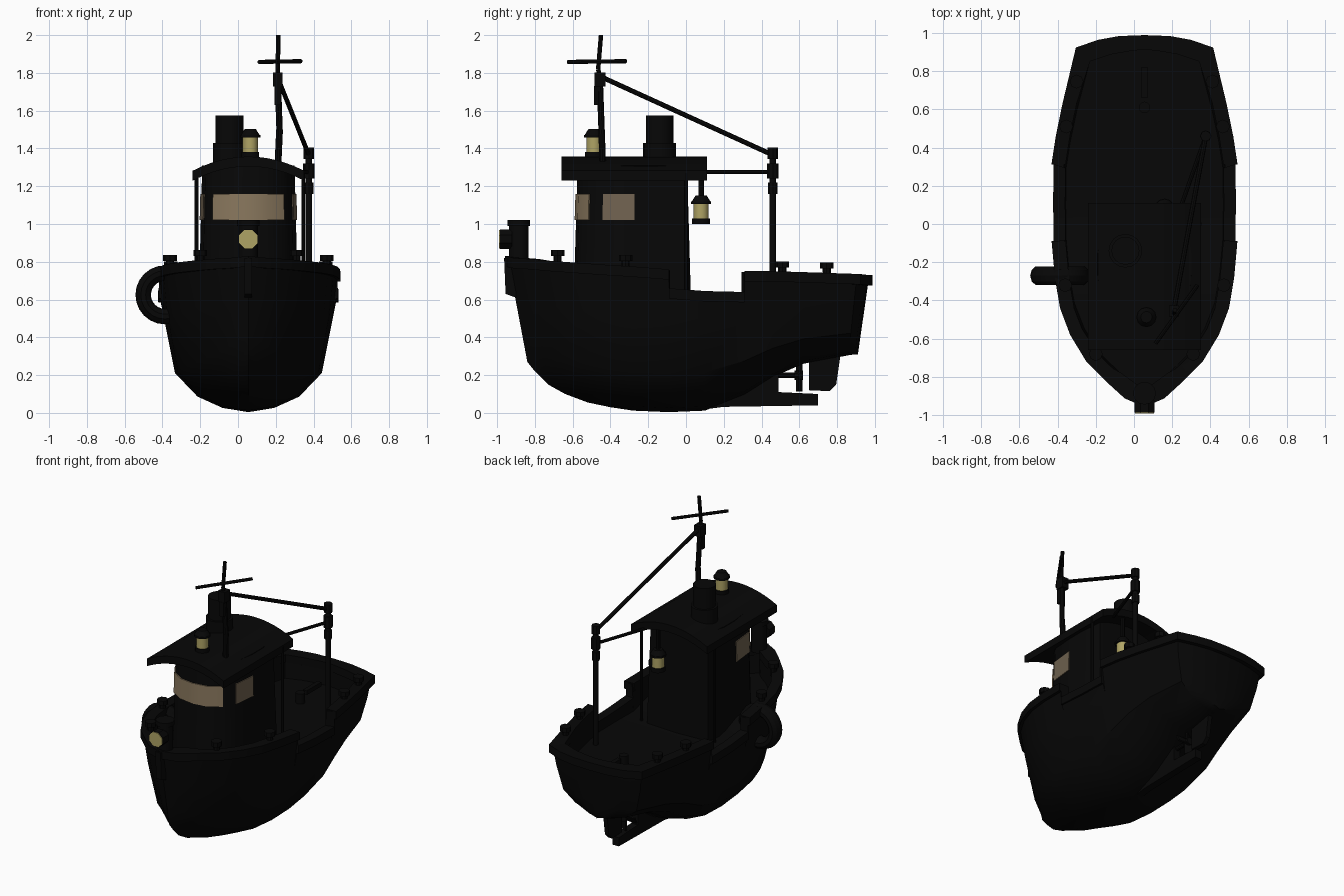
import bpy, bmesh, math
from mathutils import Vector, Matrix

if "Cube" in bpy.data.objects:
    bpy.data.objects.remove(bpy.data.objects["Cube"])

CX = 0.055  # centre line of the boat


def mat(name, c):
    m = bpy.data.materials.new(name)
    m.diffuse_color = (*c, 1)
    m.use_nodes = True
    m.node_tree.nodes["Principled BSDF"].inputs["Base Color"].default_value = m.diffuse_color
    return m


BLACK = mat("black", (0.0022, 0.0022, 0.0022))
WINDOW = mat("tan_window", (0.25, 0.185, 0.11))
SIDE = mat("dark_tan_window", (0.165, 0.125, 0.08))
LAMP = mat("yellow_lamp", (0.43, 0.37, 0.13))


def finish(name, bm, m=BLACK, smooth=True):
    bmesh.ops.remove_doubles(bm, verts=bm.verts, dist=1e-5)
    bmesh.ops.recalc_face_normals(bm, faces=bm.faces)
    me = bpy.data.meshes.new(name)
    bm.to_mesh(me)
    bm.free()
    o = bpy.data.objects.new(name, me)
    bpy.context.collection.objects.link(o)
    me.materials.append(m)
    if smooth:
        bpy.ops.object.select_all(action='DESELECT')
        o.select_set(True)
        bpy.context.view_layer.objects.active = o
        bpy.ops.object.shade_smooth_by_angle(angle=math.radians(35))
    return o


def loft(name, rings, m=BLACK, caps=True):
    bm = bmesh.new()
    vs = [[bm.verts.new(p) for p in r] for r in rings]
    n = len(rings[0])
    for a, b in zip(vs, vs[1:]):
        for i in range(n):
            j = (i + 1) % n
            bm.faces.new((a[i], a[j], b[j], b[i]))
    if caps:
        bm.faces.new(vs[0])
        bm.faces.new(vs[-1])
    return finish(name, bm, m)


def rod(name, p, q, r, n=10, m=BLACK, r2=None, spin=0):
    p, q = Vector(p), Vector(q)
    d = q - p
    bm = bmesh.new()
    mx = (Matrix.Translation((p + q) / 2) @ d.to_track_quat('Z', 'Y').to_matrix().to_4x4()
          @ Matrix.Rotation(spin, 4, 'Z'))
    bmesh.ops.create_cone(bm, cap_ends=True, segments=n, radius1=r,
                          radius2=r if r2 is None else r2, depth=d.length, matrix=mx)
    return finish(name, bm, m)


def post(name, x, y, z0, z1, r, n=12, m=BLACK, r2=None):
    return rod(name, (x, y, z0), (x, y, z1), r, n, m, r2)


def box(name, c, s, mx=Matrix()):
    bm = bmesh.new()
    bmesh.ops.create_cube(bm, size=1, matrix=Matrix.Translation(c) @ mx @ Matrix.Diagonal((*s, 1)))
    return finish(name, bm, smooth=False)


def plate(name, pts, t):  # side profile (y, z) with thickness across x
    return loft(name, [[(CX + s * t / 2, y, z) for y, z in pts] for s in (-1, 1)])


# Hull stations: y at rail, half width, rail z, y at keel, keel z
ST = [(-.945, 0, .825, -.84, .27), (-.90, .09, .815, -.80, .22), (-.83, .18, .81, -.73, .15),
      (-.72, .29, .80, -.64, .10), (-.58, .375, .79, -.52, .055), (-.44, .428, .78, -.40, .03),
      (-.28, .455, .77, -.28, .012), (-.09, .472, .755, -.09, .004), (-.09, .472, .655, -.09, .004),
      (.1, .475, .64, .1, .012), (.31, .473, .635, .31, .095), (.31, .473, .745, .31, .095),
      (.46, .45, .745, .46, .19), (.63, .415, .74, .62, .26), (.905, .345, .73, .86, .305),
      (.945, .23, .725, .895, .31), (.965, .12, .725, .905, .31), (.97, 0, .725, .91, .31)]
SEC = [(0, 0), (.29, .03), (.57, .11), (.82, .275), (.94, .66), (1, 1)]
rings = []
for y, w, zt, yk, zk in ST:
    p = 1 + .7 * max(0, min(1, (-y - .3) / .6))
    deck = .64 if y < -.2 else .57
    ref = .75 if abs(y - .1) < .25 else zt  # same section on both sides of a rail step
    half = [(w * f ** p, yk + (y - yk) * t, min(zk + (ref - zk) * t, zt)) for f, t in SEC]
    wi = max(0, w - .05)
    half += [(wi, y * .95, zt), (wi * .97, y * .94, deck), (0, y * .94, deck)]
    rings.append([(CX + a, b, c) for a, b, c in half] + [(CX - a, b, c) for a, b, c in half[-2:0:-1]])
loft("hull", rings, caps=False)

# Rail caps: raised bow, low waist, raised stern
for name, part, over in (("bow_rail", ST[:8], .014), ("waist_rail", ST[8:11], .003), ("stern_rail", ST[11:], .014)):
    for s in (-1, 1):
        rr = []
        for y, w, zt, *_ in part:
            o = over if w > 0 else 0
            yo = y + (.018 if y > .85 else -.012 if y < -.85 else 0)
            yi = y * .94 if abs(y) > .8 else y
            wi = max(0, w - .06)
            rr.append([(CX + s * (w + o), yo, zt - .05), (CX + s * (w + o), yo, zt + .005),
                       (CX + s * wi, yi, zt + .005), (CX + s * wi, yi, zt - .05)])
        loft(name, rr)

# Stem, skeg, rudder and propeller
plate("stem_plate", [(-.90, .61), (-.955, .63), (-.963, .82), (-.90, .82)], .04)
plate("skeg", [(.05, .012), (.2, .032), (.7, .04), (.7, .1), (.49, .11), (.49, .24), (.3, .15)], .05)
plate("rudder", [(.65, .12), (.76, .115), (.795, .15), (.82, .32), (.65, .32)], .03)
rod("propeller_shaft", (CX, .45, .2), (CX, .62, .2), .014)
rod("propeller_hub", (CX, .575, .2), (CX, .62, .2), .025)
for k in range(4):
    mx = (Matrix.Rotation(k * math.pi / 2, 4, 'Y') @ Matrix.Translation((0, 0, .05))
          @ Matrix.Rotation(.5, 4, 'Z'))
    box("propeller_blade", (CX, .6, .2), (.05, .01, .075), mx)

# Wheelhouse: curved front, tapering upwards
WALL = [(0, -.58), (.10, -.565), (.185, -.51), (.232, -.44), (.25, -.27), (.25, -.15), (.225, 0), (0, .012)]
OUT = WALL + [(-x, y) for x, y in WALL[-2:0:-1]]


def wall(x, y, z, k=1.0):
    s = k * (1.0 - .1 * (z - 1.09))
    return (CX + x * s, -.28 + (y + .28) * s, z)


loft("wheelhouse", [[wall(x, y, z) for x, y in OUT] for z in (.5, 1.09, 1.31)])


def window(name, pts, m):
    loft(name, [[wall(x, y, 1.02, .995), wall(x, y, 1.02, 1.025),
                 wall(x, y, 1.16, 1.025), wall(x, y, 1.16, .995)] for x, y in pts], m)


window("front_window", [(-x, y) for x, y in WALL[2:0:-1]] + WALL[:3], WINDOW)
for s in (-1, 1):
    window("side_window", [(s * .232, -.437), (s * .25, -.273)], SIDE)
    post("roof_support", .0625 + s * .2825, 0, .57, 1.27, .01, 8)

# Arched roof
roof = []
xs = [i / 6 * .295 for i in range(-6, 7)]
for y in (-.66, .11):
    top = [(CX + x, y, 1.357 - .075 * (x / .295) ** 2) for x in xs]
    roof.append(top + [(a, y, c - .052) for a, _, c in reversed(top)])
loft("roof", roof)

# Funnel
post("funnel_base", -.045, -.14, 1.26, 1.43, .088, 16)
post("funnel_top", -.045, -.14, 1.43, 1.575, .073, 16)


# Lanterns
def lantern(name, x, y, z):
    post(name + "_base", x, y, z, z + .03, .047)
    post(name + "_glass", x, y, z + .03, z + .105, .04, 12, LAMP)
    post(name + "_rim", x, y, z + .105, z + .118, .053)
    post(name + "_cap", x, y, z + .118, z + .15, .05, 12, BLACK, .03)


lantern("roof_lantern", .065, -.487, 1.352)
lantern("hanging_lantern", .16, .08, 1.0)
post("lantern_hanger", .16, .08, 1.14, 1.32, .014, 8)

# Mast with diagonal crossbar
path = [(.21, -.44, 1.28), (.22, -.447, 1.5), (.21, -.457, 1.78), (.21, -.465, 1.82), (.214, -.45, 2.0)]
for i, r in enumerate((.018, .017, .012, .012)):
    rod("mast", path[i], path[i + 1], r)
box("mast_collar", (.21, -.455, 1.765), (.052, .06, .075))
box("mast_block", (.21, -.472, 1.68), (.035, .03, .1))
rod("mast_crossbar", (.112, -.625, 1.858), (.333, -.318, 1.862), .011, 8)

# Aft post and stays
AX, AY = .375, .46
post("aft_post", AX, AY, .55, 1.38, .017)
for a, b, r in ((1.345, 1.405, .028), (1.24, 1.32, .03), (1.16, 1.22, .025)):
    post("aft_post_collar", AX, AY, a, b, r, 8)
rod("long_stay", (.21, -.44, 1.775), (AX, AY, 1.365), .013, 8)
rod("short_stay", (.245, .09, 1.275), (AX, AY, 1.275), .011, 8)

# Bow searchlight
post("searchlight_stand", CX, -.885, .8, .995, .052)
post("searchlight_cap", CX, -.885, .99, 1.02, .06)
rod("searchlight_head", (CX, -.92, .92), (CX, -.985, .92), .056, 8, spin=math.pi / 8)
rod("searchlight_glass", (CX, -.982, .92), (CX, -.99, .92), .053, 8, LAMP, spin=math.pi / 8)

# Bollards along the rails
for y, w, z in ((-.68, .255, .80), (-.32, .415, .775), (.51, .41, .74), (.745, .355, .735)):
    for s in (-1, 1):
        post("bollard_stem", CX + s * w, y, z - .03, z + .035, .022, 8)
        post("bollard_cap", CX + s * w, y, z + .03, z + .062, .036, 8)

# Tyre fender hanging on the left side
bpy.ops.mesh.primitive_torus_add(location=(-.387, -.27, .625), rotation=(math.pi / 2, 0, 0),
                                 major_radius=.115, minor_radius=.041,
                                 major_segments=24, minor_segments=10)
tyre = bpy.context.object
tyre.name = "tyre_fender"
tyre.scale.z = 1.25
tyre.data.materials.append(BLACK)
bpy.ops.object.shade_smooth_by_angle()

# Stern deck fittings
post("rudder_post", CX, .61, .5, .64, .03)
box("tiller", (CX, .74, .62), (.03, .16, .03))
